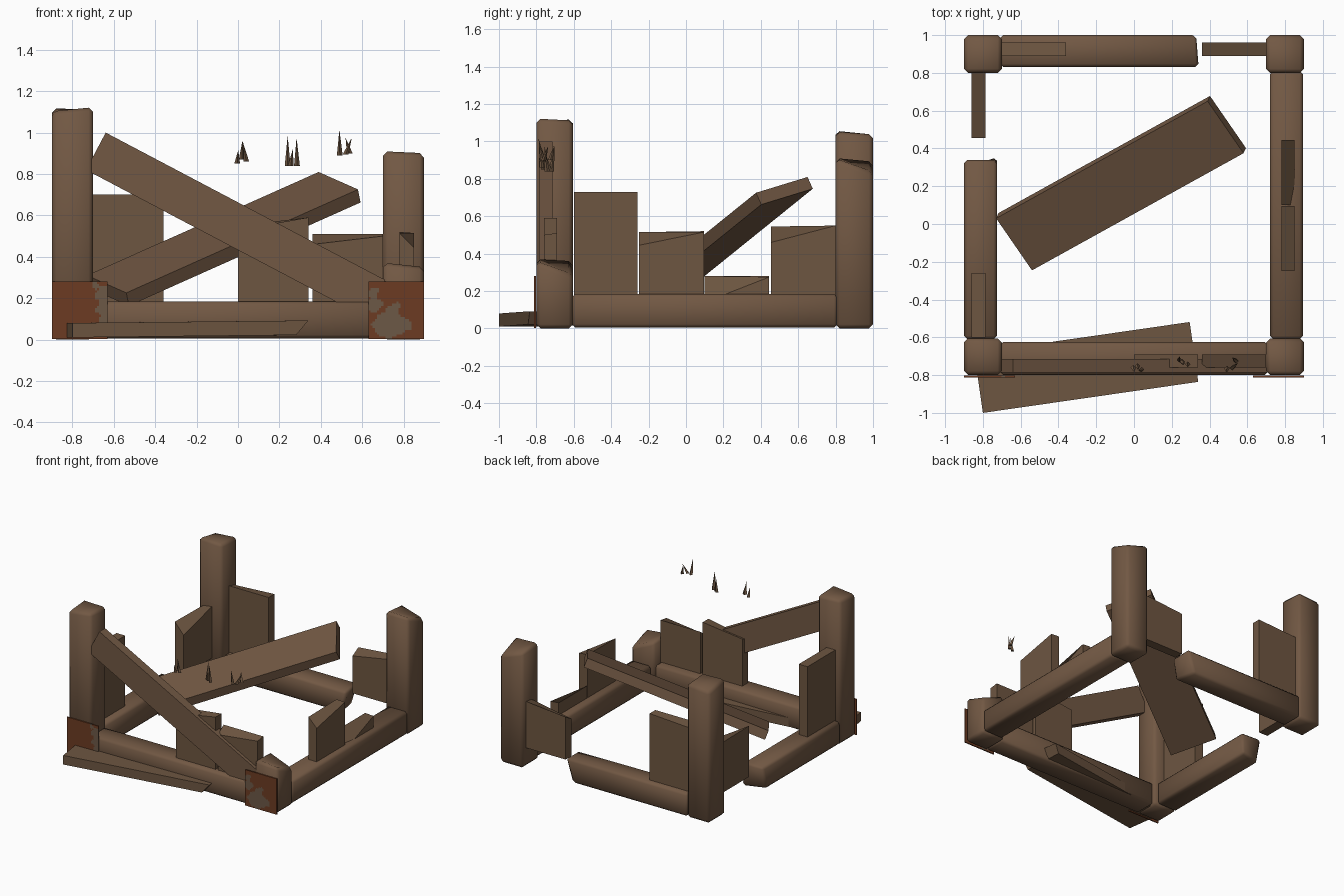
import bpy, bmesh, math, random
from mathutils import Vector, Matrix

if "Cube" in bpy.data.objects:
    bpy.data.objects.remove(bpy.data.objects["Cube"])

random.seed(4)


def material(name, r, g, b):
    m = bpy.data.materials.new(name)
    m.diffuse_color = (r, g, b, 1)
    m.use_nodes = True
    m.node_tree.nodes["Principled BSDF"].inputs["Base Color"].default_value = m.diffuse_color
    return m


BEAM = material("beam wood", 0.168, 0.098, 0.057)
PLANK = material("plank wood", 0.155, 0.093, 0.053)
RUST = material("rust", 0.150, 0.044, 0.016)
METAL = material("tarnished metal", 0.150, 0.098, 0.062)


def finish(bm, name, mats, smooth=False):
    bmesh.ops.recalc_face_normals(bm, faces=bm.faces)
    me = bpy.data.meshes.new(name)
    bm.to_mesh(me)
    bm.free()
    for m in mats:
        me.materials.append(m)
    for p in me.polygons:
        p.use_smooth = smooth
    ob = bpy.data.objects.new(name, me)
    bpy.context.collection.objects.link(ob)
    return ob


def block(name, lo, hi, mat, shifts=None, bevel=0, matrix=None):
    """Box from lo to hi; shifts moves corners keyed by signs such as '+-+'."""
    bm = bmesh.new()
    bmesh.ops.create_cube(bm, size=2)
    for v in bm.verts:
        key = "".join("+" if c > 0 else "-" for c in v.co)
        p = Vector([hi[i] if v.co[i] > 0 else lo[i] for i in range(3)])
        v.co = p + Vector((shifts or {}).get(key, (0, 0, 0)))
    if bevel:
        bmesh.ops.bevel(bm, geom=bm.edges[:], offset=bevel, segments=1,
                        affect='EDGES', profile=0.5)
    if matrix:
        bm.transform(matrix)
    return finish(bm, name, [mat], bool(bevel))


def dz(a, b, c, d):
    """Height changes for the top corners --, +-, -+, ++."""
    return {"--+": (0, 0, a), "+-+": (0, 0, b), "-++": (0, 0, c), "+++": (0, 0, d)}


# corner posts with uneven broken tops
block("front_left_post", (-.9, -.8, 0), (-.7, -.605, 1.12), BEAM, dz(-.02, .005, 0, -.01), .022)
block("front_right_post", (.7, -.8, 0), (.9, -.605, .37), BEAM, dz(0, -.01, 0, -.09), .022)
block("back_right_post", (.7, .8, 0), (.9, 1, .91), BEAM, dz(0, 0, -.01, -.08), .022)
block("back_left_post", (-.9, .8, 0), (-.7, 1, 1.05), BEAM, dz(.01, 0, -.03, -.01), .022)

# bottom rails, two of them snapped short
block("front_rail", (-.71, -.8, .005), (.71, -.625, .185), BEAM, None, .018)
block("right_rail", (.72, -.61, .005), (.895, .81, .185), BEAM, None, .018)
block("back_rail", (-.71, .83, .005), (.335, 1, .185), BEAM,
      {"++-": (-.06, 0, 0), "+--": (-.02, 0, 0), "+-+": (.01, 0, -.01)}, .018)
block("left_rail", (-.9, -.61, .005), (-.725, .345, .185), BEAM,
      {"++-": (0, .01, 0), "-+-": (0, -.05, 0), "+++": (0, -.01, 0)}, .018)

# snapped upright boards: name, start and end along the wall, wall, top height, top shifts
B = .15
boards = [
    ("front_board_a", (0, -.76, B), (.34, -.69, .59), dz(-.06, 0, -.04, 0)),
    ("front_board_b", (.36, -.76, B), (.70, -.69, .51), dz(-.05, -.01, 0, 0)),
    ("back_board_a", (-.70, .89, B), (-.36, .96, .70), dz(0, 0, -.02, 0)),
    ("back_board_b", (.36, .89, B), (.70, .96, .51), dz(-.07, -.01, -.03, 0)),
    ("right_board_a", (.78, -.25, B), (.85, .095, .52), dz(-.005, -.075, 0, -.005)),
    ("right_board_b", (.78, .10, B - .03), (.85, .445, .28), dz(0, -.14, 0, -.005)),
    ("left_board_a", (-.86, -.60, B), (-.785, -.26, .73), None),
    ("left_board_b", (-.86, .455, B), (-.785, .80, .55), dz(-.005, -.09, -.01, 0)),
]
for name, lo, hi, shifts in boards:
    block(name, lo, hi, PLANK, shifts)

# diagonal brace across the front
brace = Matrix.Translation((-.687, 0, .91)) @ Matrix.Rotation(math.radians(27.8), 4, 'Y')
block("diagonal_brace", (0, -.785, -.102), (1.56, -.715, .102), BEAM, None, 0, brace)

# big board leaning inside the crate
long_dir = Vector((1.12, .62, .5)).normalized()
wide = Vector((.2, -.27, -.08))
wide = (wide - wide.dot(long_dir) * long_dir).normalized()
up = wide.cross(long_dir)
lean = Matrix((long_dir, wide, up)).transposed().to_4x4()
lean.translation = (-.73, .03, .31)
block("leaning_board", (0, 0, -.07), (1.374, .345, 0), BEAM, None, 0, lean)

# fallen board lying under the front rail, with a splintered end
fallen = Matrix.Translation((-.80, -1.0, .01)) @ Matrix.Rotation(math.radians(8.2), 4, 'Z')
block("fallen_board", (0, 0, 0), (1.152, .32, .07), PLANK,
      {"+--": (-.06, 0, .012), "++-": (-.03, 0, .01), "+-+": (0, 0, .012), "+++": (0, 0, .012)},
      0, fallen)


# thin rusty corner plates; bare metal shows inside a few blobs
def plate(name, x0, x1, blobs):
    bm = bmesh.new()
    n = 26
    bmesh.ops.create_grid(bm, x_segments=n, y_segments=n, size=.5)
    for v in bm.verts:
        v.co = Vector((x0 + (v.co.x + .5) * (x1 - x0), -.812, .003 + (v.co.y + .5) * .277))
    for f in bm.faces:
        c = f.calc_center_median()
        wob = .012 * math.sin(c.x * 75) * math.cos(c.z * 90)
        f.material_index = int(any(math.hypot(c.x - bx, c.z - bz) + wob < r for bx, bz, r in blobs))
    ext = bmesh.ops.extrude_face_region(bm, geom=bm.faces[:])
    for v in ext["geom"]:
        if isinstance(v, bmesh.types.BMVert):
            v.co.y += .009
    finish(bm, name, [RUST, METAL])


plate("left_corner_plate", -.9, -.63, [(-.65, .22, .035), (-.64, .15, .04), (-.69, .25, .02), (-.65, .09, .02)])
plate("right_corner_plate", .63, .9, [(.72, .07, .065), (.80, .07, .04), (.66, .17, .035),
                                      (.65, .23, .025), (.75, .14, .035)])

# loose splinters above the front boards: base x, base z, height, sideways lean
splinters = [
    (-.004, .85, .065, .005), (.018, .87, .095, .004), (.04, .86, .09, -.015),
    (.24, .84, .145, .0), (.255, .84, .08, .01), (.285, .84, .135, -.002),
    (.492, .89, .125, -.002), (.52, .895, .08, .03), (.54, .90, .075, -.02),
]
for i, (x, z, h, lean_x) in enumerate(splinters):
    bm = bmesh.new()
    bmesh.ops.create_cone(bm, cap_ends=True, segments=4, radius1=.014, radius2=0, depth=h)
    y = -.745 + random.uniform(-.03, .03)
    lean_y = random.uniform(-.03, .03)
    for v in bm.verts:
        t = v.co.z / h + .5
        v.co = Vector((x + v.co.x + lean_x * t, y + v.co.y + lean_y * t, z + h * t))
    finish(bm, f"splinter_{i + 1}", [PLANK])
